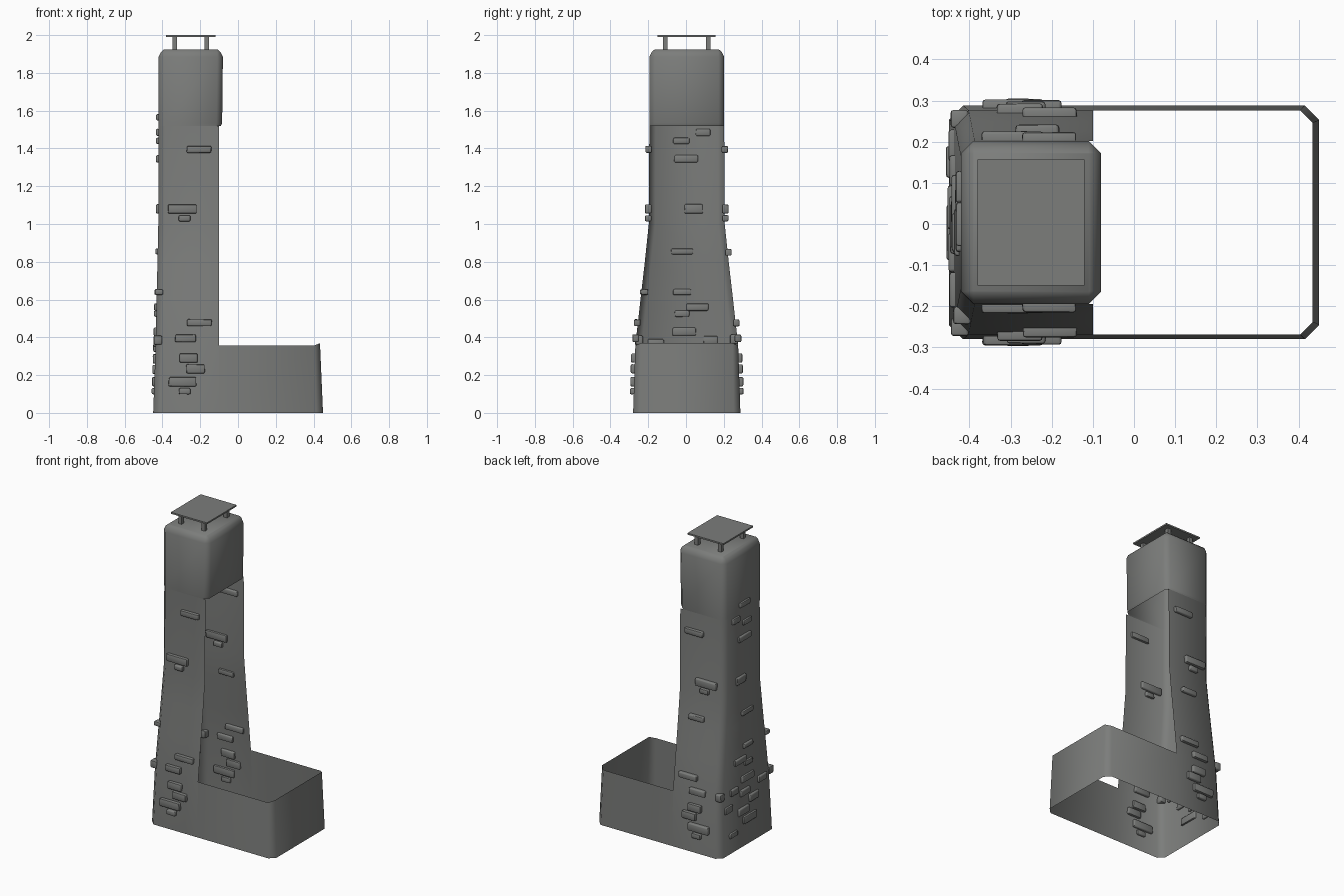
import bpy, bmesh, math, random
from mathutils import Vector

if "Cube" in bpy.data.objects:
    bpy.data.objects.remove(bpy.data.objects["Cube"])

random.seed(4)
YC = 0.004

def material(name, c):
    m = bpy.data.materials.new(name)
    m.diffuse_color = (*c, 1)
    m.use_nodes = True
    m.node_tree.nodes["Principled BSDF"].inputs["Base Color"].default_value = m.diffuse_color
    return m

STONE = material("stone grey", (0.2, 0.205, 0.198))

def lerp(table, z):
    for (z0, a), (z1, b) in zip(table, table[1:]):
        if z <= z1:
            return a + (b - a) * (z - z0) / (z1 - z0)
    return table[-1][1]

# wall profiles by height: half depth and left side
HALF = [(0, 0.284), (0.36, 0.272), (0.6, 0.245), (0.8, 0.222), (1.0, 0.201), (1.52, 0.198), (2, 0.198)]
LEFT = [(0, -0.449), (0.36, -0.436), (1.0, -0.422), (2, -0.42)]
half = lambda z: lerp(HALF, z)
left = lambda z: lerp(LEFT, z)

def left_half(z, c, xr):
    """Open outline from back right, round the left side, to front right."""
    h, l = half(z), left(z)
    return [(xr, YC + h, z), (l + c, YC + h, z), (l, YC + h - c, z),
            (l, YC - h + c, z), (l + c, YC - h, z), (xr, YC - h, z)]

def finish(name, bm, angle=40):
    bmesh.ops.recalc_face_normals(bm, faces=bm.faces)
    me = bpy.data.meshes.new(name)
    bm.to_mesh(me)
    bm.free()
    me.materials.append(STONE)
    ob = bpy.data.objects.new(name, me)
    bpy.context.collection.objects.link(ob)
    bpy.ops.object.select_all(action='DESELECT')
    ob.select_set(True)
    bpy.context.view_layer.objects.active = ob
    bpy.ops.object.shade_smooth_by_angle(angle=math.radians(angle))
    return ob

def loft(name, rings, closed, cap=False):
    bm = bmesh.new()
    vs = [[bm.verts.new(p) for p in r] for r in rings]
    n = len(vs[0])
    for a, b in zip(vs, vs[1:]):
        for i in range(n if closed else n - 1):
            j = (i + 1) % n
            bm.faces.new((a[i], a[j], b[j], b[i]))
    if cap:
        bm.faces.new(vs[-1])
    return finish(name, bm, 50)

# low open enclosure wall (right part), thin shell
def right_half(z, c, xr):
    h = half(z)
    lip = 0.012 if z > 0.3 else 0
    return [(-0.1, YC - h, z), (xr - c, YC - h, z), (xr, YC - h + c, z + lip),
            (xr, YC + h - c, z + lip), (xr - c, YC + h, z), (-0.1, YC + h, z)]

loft("enclosure_wall", [right_half(0, 0.035, 0.45), right_half(0.357, 0.03, 0.434)], False)

# tower shaft, open towards the right
loft("tower_shaft", [left_half(z, 0.034, -0.1) for z in (0, 0.36, 0.6, 0.8, 1.0, 1.52)], False)

# closed head of the tower with a bevelled top
def head_ring(z, inset, xr=-0.08, c=0.03):
    h, l, xr = half(z) - inset, left(z) + inset, xr - inset
    c = max(c - inset, 0.002)
    pts = left_half(z, c, xr)
    f = lambda x, y: (x, YC + y, z)
    return [f(xr - c, h), f(l + c, h), f(l, h - c), f(l, -h + c),
            f(l + c, -h), f(xr - c, -h), f(xr, -h + c), f(xr, h - c)]

loft("tower_head", [head_ring(1.52, 0, -0.09), head_ring(1.535, 0, -0.084), head_ring(1.885, 0),
                    head_ring(1.91, 0.012), head_ring(1.925, 0.029)], True, True)

def box(name, x0, x1, y0, y1, z0, z1):
    bm = bmesh.new()
    bmesh.ops.create_cube(bm, size=1)
    for v in bm.verts:
        v.co = Vector((x0 if v.co.x < 0 else x1, y0 if v.co.y < 0 else y1, z0 if v.co.z < 0 else z1))
    return finish(name, bm)

# chimney cover plate on four posts
box("cover_plate", -0.38, -0.12, -0.15, 0.157, 1.99, 2.0)
for x in (-0.334, -0.166):
    for y in (-0.11, 0.118):
        box("cover_post", x - 0.012, x + 0.012, y - 0.012, y + 0.012, 1.92, 1.99)

# protruding stones: rounded blocks set through the wall
def stone(name, x, y, z, sx, sy, sz):
    bm = bmesh.new()
    bmesh.ops.create_cube(bm, size=1)
    for v in bm.verts:
        k = lambda: random.uniform(0.92, 1.0)
        v.co = Vector((x + v.co.x * sx * k(), y + v.co.y * sy * k(), z + v.co.z * sz * k()))
    bmesh.ops.bevel(bm, geom=bm.edges[:], offset=0.007, segments=2, profile=0.5, affect='EDGES')
    finish(name, bm, 45)

# x centre, width, z centre, height
FRONT = [(-0.207, 0.135, 1.395, 0.038), (-0.295, 0.155, 1.08, 0.05), (-0.283, 0.065, 1.03, 0.034),
         (-0.205, 0.135, 0.477, 0.038), (-0.278, 0.115, 0.395, 0.042), (-0.262, 0.1, 0.29, 0.05),
         (-0.225, 0.1, 0.233, 0.05), (-0.295, 0.15, 0.165, 0.052), (-0.282, 0.065, 0.115, 0.034)]
for side, name in ((-1, "front_stone"), (1, "back_stone")):
    rows = FRONT + ([(-0.235, 0.11, 0.85, 0.036)] if side > 0 else [])
    for x, w, z, h in rows:
        stone(name, x, YC + side * (half(z) + 0.003), z, w, 0.036, h)

# y centre, width, z centre, height
LEFT_STONES = [(0.0, 0.11, 1.565, 0.035), (0.09, 0.08, 1.485, 0.04), (-0.025, 0.09, 1.44, 0.034),
               (0.0, 0.13, 1.345, 0.04), (0.04, 0.1, 1.08, 0.052), (-0.02, 0.12, 0.855, 0.032),
               (-0.02, 0.1, 0.64, 0.032), (0.06, 0.12, 0.56, 0.04), (-0.02, 0.08, 0.525, 0.034),
               (-0.01, 0.13, 0.43, 0.045), (0.13, 0.08, 0.385, 0.045), (-0.16, 0.09, 0.37, 0.045),
               (0.02, 0.1, 0.345, 0.045), (-0.07, 0.1, 0.285, 0.05), (0.04, 0.11, 0.23, 0.05),
               (0.19, 0.08, 0.29, 0.045), (-0.02, 0.14, 0.165, 0.05), (0.15, 0.08, 0.115, 0.034)]
for y, w, z, h in LEFT_STONES:
    stone("left_stone", left(z) - 0.001, y, z, 0.024, w, h)

# corner stones
for y, z, h in ((-0.25, 0.385, 0.05), (0.255, 0.39, 0.05), (-0.222, 0.64, 0.03)):
    stone("corner_stone", left(z) + 0.012, y, z, 0.045, 0.045, h)
